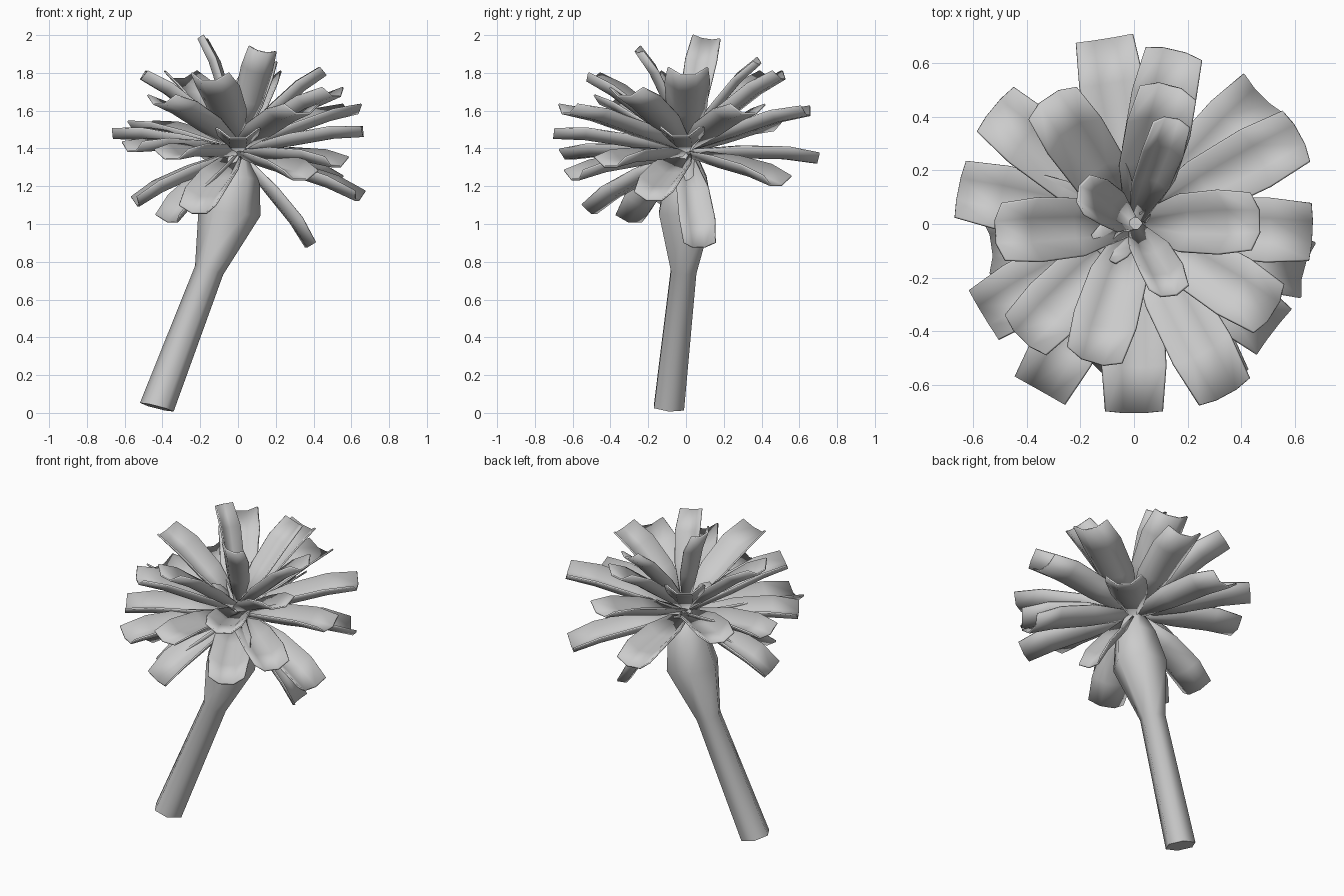
import bpy, bmesh, math
from mathutils import Vector

if "Cube" in bpy.data.objects:
    bpy.data.objects.remove(bpy.data.objects["Cube"])


def finish(name, bm):
    bmesh.ops.recalc_face_normals(bm, faces=bm.faces)
    me = bpy.data.meshes.new(name)
    bm.to_mesh(me)
    bm.free()
    ob = bpy.data.objects.new(name, me)
    bpy.context.collection.objects.link(ob)
    bpy.ops.object.select_all(action='DESELECT')
    bpy.context.view_layer.objects.active = ob
    ob.select_set(True)
    bpy.ops.object.shade_smooth_by_angle(angle=math.radians(65))
    return ob


# Stem: six-sided rings (centre, axis, radius) swelling into a bulb
def stem():
    bm = bmesh.new()
    rings = [((-.43, -.09, .03), (.25, .08, .97), .092),
             ((-.153, -.012, .755), (.3, .08, .95), .078),
             ((-.045, 0, 1.06), (.1, 0, 1), .165),
             ((-.01, 0, 1.25), (.1, 0, 1), .125),
             ((0, 0, 1.40), (0, 0, 1), .05)]
    loops = []
    for c, axis, r in rings:
        a = Vector(axis).normalized()
        u = Vector((0, 1, 0)).cross(a).normalized()
        v = a.cross(u)
        loops.append([bm.verts.new(Vector(c) + r * (math.cos(k * math.pi / 3) * u
                      + math.sin(k * math.pi / 3) * v)) for k in range(6)])
    for lo, hi in zip(loops, loops[1:]):
        for k in range(6):
            bm.faces.new((lo[k], lo[(k + 1) % 6], hi[(k + 1) % 6], hi[k]))
    bm.faces.new(loops[0])
    bm.faces.new(loops[-1])
    finish("stem", bm)


# Petal: cupped strip from the flower centre to a square-cut tip
def petal(name, tip, side=None, width=1.0):
    tip = Vector(tip)
    base = Vector((0, 0, 1.38 + .1 * max(0, tip.z - 1.4)))
    d = tip - base
    base += d.normalized() * .03
    d = tip - base
    s = Vector(side) if side else d.cross(Vector((0, 0, 1)))
    s = (s - s.project(d)).normalized()
    n = s.cross(d).normalized()
    bm = bmesh.new()
    rows = []
    for t, w, bow, cup in [(0, .04, 0, .03), (.4, .105, .015, .06),
                           (.75, .118, .02, .06), (1, .105, 0, .05)]:
        row = []
        for u in (-1, -.4, .4, 1):
            p = base + d * t + s * u * w * width
            p += n * (bow + cup * width * (abs(u) - .7) / .6)
            row.append(bm.verts.new(p))
        rows.append(row)
    for a, b in zip(rows, rows[1:]):
        for i in range(3):
            bm.faces.new((a[i], a[i + 1], b[i + 1], b[i]))
    ob = finish(name, bm)
    mod = ob.modifiers.new("thickness", 'SOLIDIFY')
    mod.thickness = .01
    mod.offset = 0


stem()

# Petal tips in layers, lowest to highest
layers = {
    "drooping_petal": [(-.36, -.28, 1.03), (-.21, -.50, 1.08),
                       (-.54, -.08, 1.12), (.64, -.17, 1.15)],
    "lower_petal": [(.48, .48, 1.23), (.33, -.59, 1.26), (.52, -.40, 1.33),
                    (-.11, .69, 1.35), (-.35, -.62, 1.37), (-.56, -.34, 1.41)],
    "middle_petal": [(-.65, .13, 1.48), (0, -.70, 1.48), (.66, -.03, 1.49),
                     (-.52, .43, 1.52), (.15, .64, 1.60), (.61, .33, 1.61),
                     (.34, -.63, 1.61)],
    "upper_petal": [(-.41, -.42, 1.66), (.51, -.32, 1.70), (-.31, .46, 1.79),
                    (-.50, -.03, 1.79), (-.15, -.50, 1.78), (.45, .01, 1.81),
                    (.13, .50, 1.79)],
}
for name, tips in layers.items():
    for k, tip in enumerate(tips):
        petal(f"{name}_{k + 1}", tip)
petal("drooping_petal_5", (.38, .07, .89), None, .8)

# Upright petals at the heart, plus one short one
petal("upright_petal_1", (-.19, .11, 1.985), (.1, 1, 0), .7)
petal("upright_petal_2", (.13, -.25, 1.92), (-1, 0, 0), .7)
petal("upright_petal_3", (.14, .38, 1.86), (1, 0, 0), .65)
petal("short_heart_petal", (-.12, -.10, 1.53), None, .65)
